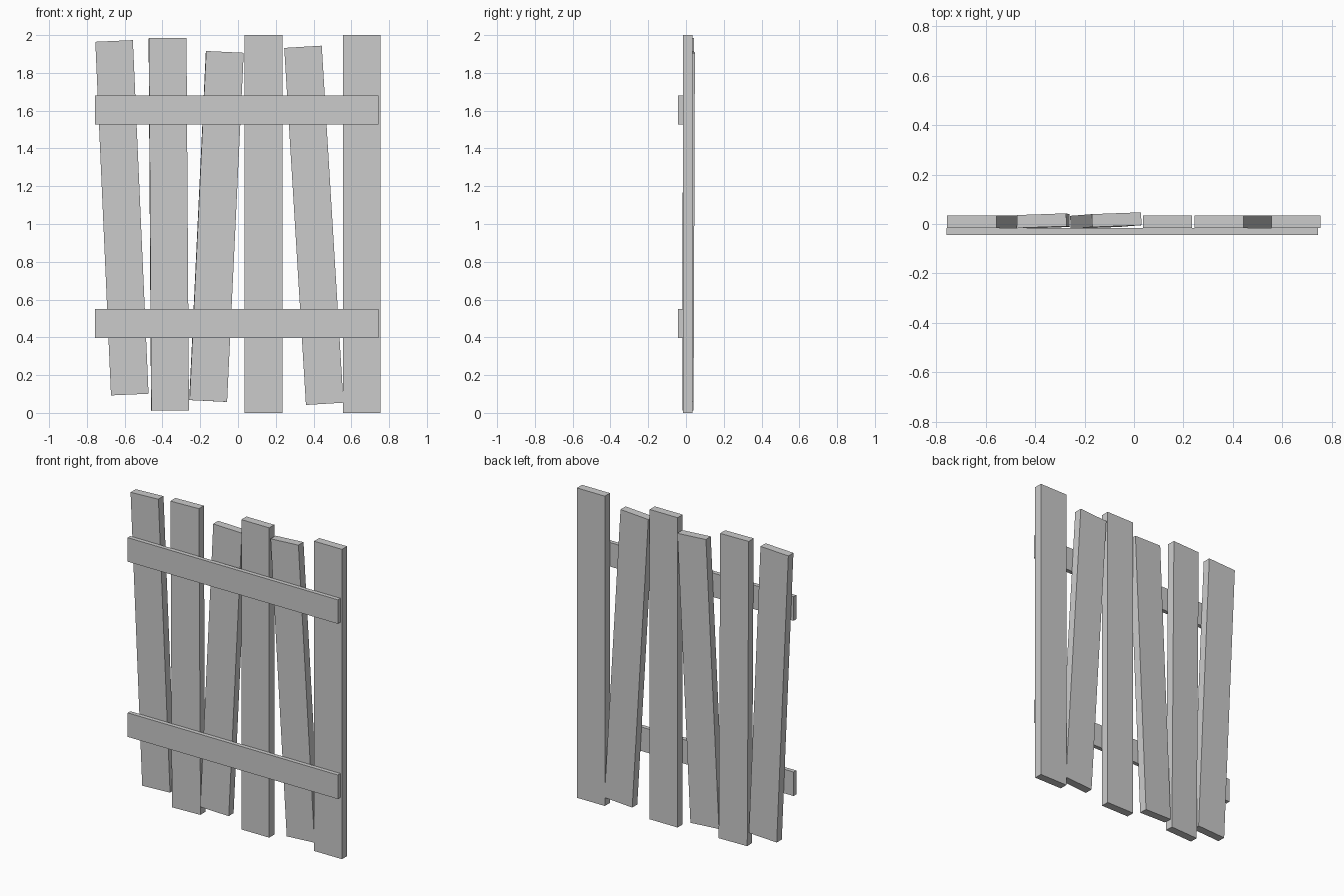
import bpy
import bmesh
from mathutils import Matrix, Vector

if "Cube" in bpy.data.objects:
    bpy.data.objects.remove(bpy.data.objects["Cube"])


def board(name, bottom, top, width, thick, slant=0.0):
    """Rectangular board running from bottom to top; slant pushes its right edge back."""
    bottom, top = Vector(bottom), Vector(top)
    up = top - bottom
    across = Vector((1, slant, 0))
    across = (across - up * (across.dot(up) / up.length_squared)).normalized()
    depth = up.cross(across).normalized()
    mat = Matrix((across * width, depth * thick, up)).transposed().to_4x4()
    mat.translation = (bottom + top) / 2
    bm = bmesh.new()
    bmesh.ops.create_cube(bm, size=1, matrix=mat)
    mesh = bpy.data.meshes.new(name)
    bm.to_mesh(mesh)
    bm.free()
    obj = bpy.data.objects.new(name, mesh)
    bpy.context.collection.objects.link(obj)
    return obj


# Upright planks: bottom centre, top centre, slant of the right edge
Y = 0.009
planks = [
    ((-0.573, Y, 0.097), (-0.656, Y, 1.969), 0),
    ((-0.360, 0.0105, 0.012), (-0.373, 0.0135, 1.984), 0.035),
    ((-0.158, 0.0105, 0.063), (-0.070, 0.0175, 1.911), 0.037),
    ((0.135, Y, 0), (0.135, Y, 2), 0),
    ((0.459, Y, 0.048), (0.344, Y, 1.938), 0),
    ((0.655, Y, 0), (0.655, Y, 2), 0),
]
for i, (bottom, top, slant) in enumerate(planks, 1):
    board(f"plank_{i}", bottom, top, 0.199, 0.052, slant)

# Two horizontal rails across the front
for name, z in (("lower_rail", 0.473), ("upper_rail", 1.604)):
    board(name, (-0.007, -0.030, z - 0.0775), (-0.007, -0.030, z + 0.0775), 1.5, 0.027)
